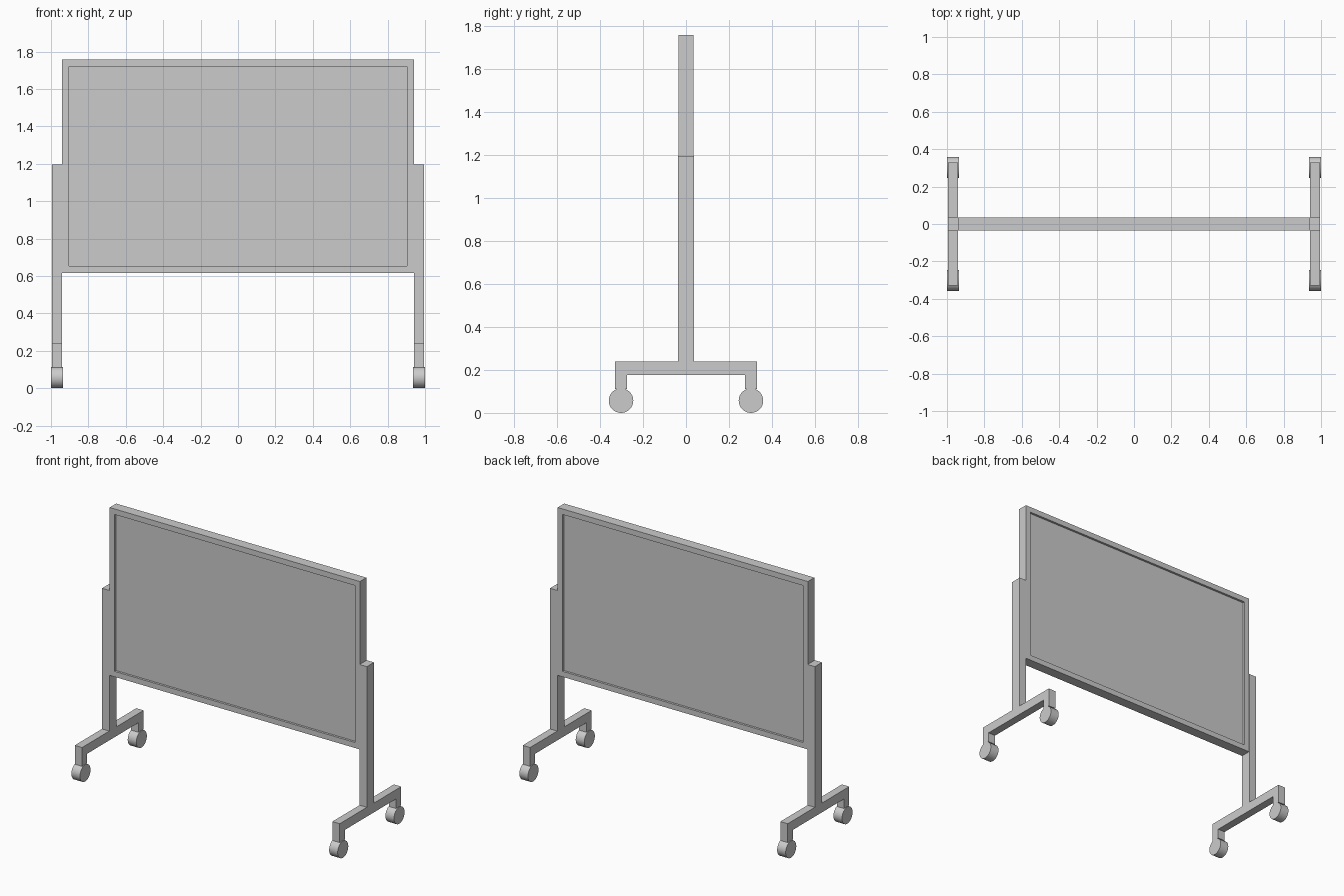
import bpy, bmesh
from math import radians
from mathutils import Matrix

if "Cube" in bpy.data.objects:
    bpy.data.objects.remove(bpy.data.objects["Cube"])


def finish(bm, name):
    bmesh.ops.recalc_face_normals(bm, faces=bm.faces)
    mesh = bpy.data.meshes.new(name)
    bm.to_mesh(mesh)
    bm.free()
    obj = bpy.data.objects.new(name, mesh)
    bpy.context.collection.objects.link(obj)
    return obj


# Board: box with a recessed panel on both faces
def board():
    bm = bmesh.new()
    size = Matrix.Diagonal((1.88, 0.07, 1.14, 1))
    bmesh.ops.create_cube(bm, size=1, matrix=Matrix.Translation((0, 0, 1.187)) @ size)
    bm.normal_update()
    panels = [f for f in bm.faces if abs(f.normal.y) > 0.9]
    for f in panels:
        side = 1 if f.normal.y > 0 else -1
        bmesh.ops.inset_region(bm, faces=[f], thickness=0.053)
        bmesh.ops.inset_region(bm, faces=[f], thickness=0)
        for v in f.verts:
            v.co.y -= side * 0.015
    return finish(bm, "board")


# Stand: post, foot bar and caster stems as one extruded side profile
def stand(name, side):
    half = [(0.038, 1.195), (0.038, 0.24), (0.33, 0.24),
            (0.33, 0.112), (0.275, 0.112), (0.275, 0.177)]
    profile = half + [(-y, z) for y, z in reversed(half)]
    bm = bmesh.new()
    x0, x1 = 0.94 * side, 0.995 * side
    face = bm.faces.new([bm.verts.new((x0, y, z)) for y, z in profile])
    ext = bmesh.ops.extrude_face_region(bm, geom=[face], use_keep_orig=True)
    for g in ext["geom"]:
        if isinstance(g, bmesh.types.BMVert):
            g.co.x = x1
    return finish(bm, name)


# Caster wheel: short cylinder lying along x
def wheel(name, x, y):
    r = 0.057
    bpy.ops.mesh.primitive_cylinder_add(vertices=32, radius=r, depth=0.064,
                                        location=(x, y, r),
                                        rotation=(0, radians(90), 0))
    bpy.context.object.name = name
    bpy.ops.object.shade_smooth_by_angle(angle=radians(30))


board()
for side, label in ((-1, "left"), (1, "right")):
    stand(f"{label}_stand", side)
    for end, where in ((-1, "front"), (1, "back")):
        wheel(f"{label}_{where}_wheel", 0.968 * side, 0.302 * end)
